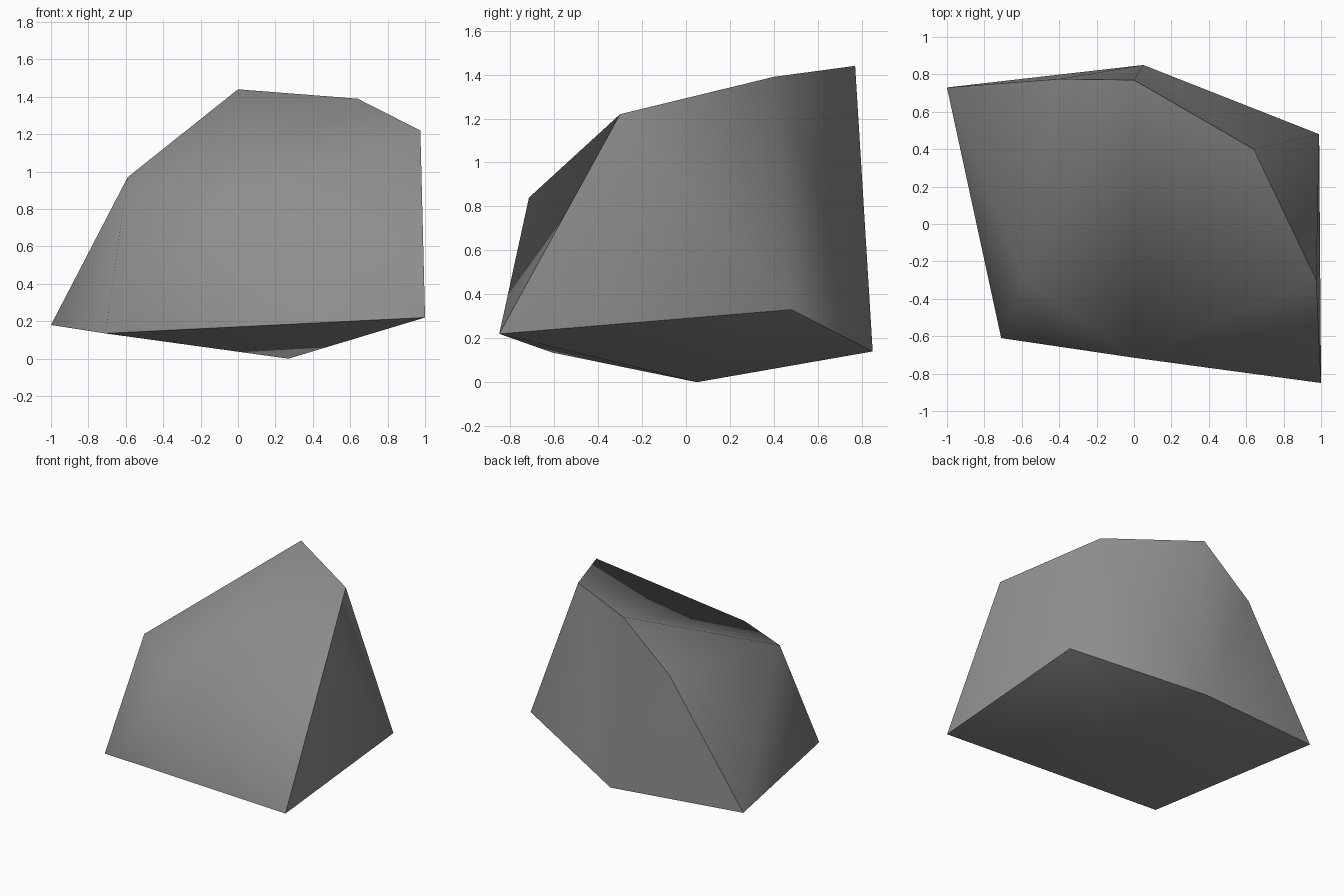
import bpy, bmesh, math

if "Cube" in bpy.data.objects:
    bpy.data.objects.remove(bpy.data.objects["Cube"])

# Corner points of the faceted boulder
P = {
    "A": (-1.00, 0.73, 0.18), "B": (0.05, 0.85, 0.14), "C": (0.99, 0.48, 0.33),
    "D": (0.975, -0.30, 1.22), "E": (1.00, -0.85, 0.22), "F": (-0.71, -0.61, 0.135),
    "G": (0.64, 0.40, 1.39), "H": (0.00, 0.77, 1.44), "I": (0.00, -0.715, 0.84),
    "J": (-0.40, 0.775, 1.10), "K": (-0.59, -0.30, 0.97), "M": (0.27, 0.05, 0.00),
}
# Facets: front, top, back and right, underside
FACES = ("EDI EIF FIK FKA "
         "DGI GHI HKI HJK JAK "
         "JAB HJB HBG GBC GCD DCE "
         "AFM FEM ECM CBM BAM").split()

bm = bmesh.new()
v = {k: bm.verts.new(p) for k, p in P.items()}
for f in FACES:
    bm.faces.new([v[k] for k in f])
bmesh.ops.recalc_face_normals(bm, faces=bm.faces[:])

mesh = bpy.data.meshes.new("boulder")
bm.to_mesh(mesh)
bm.free()
rock = bpy.data.objects.new("boulder", mesh)
bpy.context.collection.objects.link(rock)

# Plain grey stone
stone = bpy.data.materials.new("grey stone")
stone.diffuse_color = (0.27, 0.27, 0.27, 1)
stone.use_nodes = True
stone.node_tree.nodes["Principled BSDF"].inputs["Base Color"].default_value = stone.diffuse_color
mesh.materials.append(stone)

# Soft facets with hard outer ridges
bpy.context.view_layer.objects.active = rock
rock.select_set(True)
bpy.ops.object.shade_smooth_by_angle(angle=math.radians(60))
